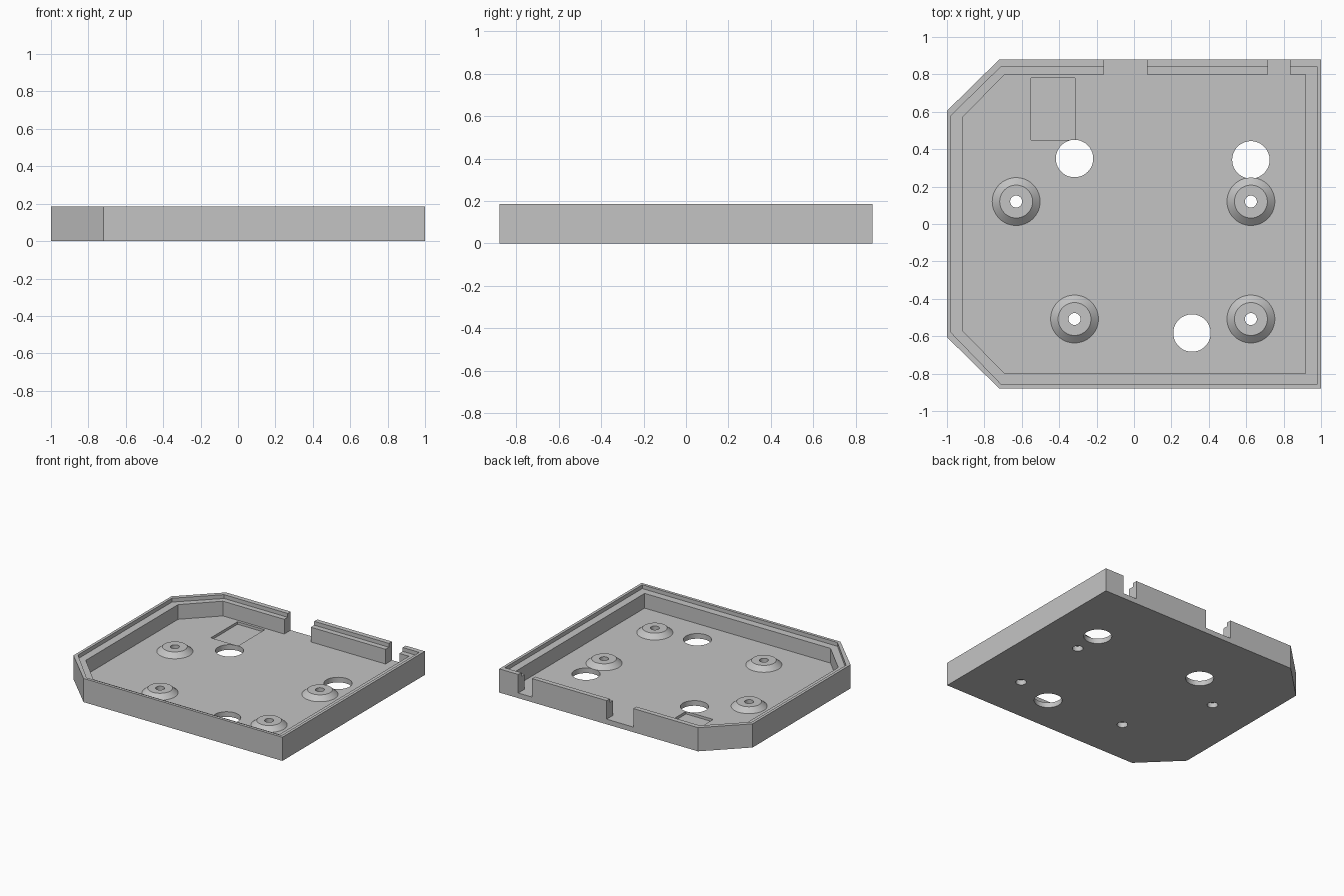
import bpy, bmesh, math
from mathutils import Vector

if "Cube" in bpy.data.objects:
    bpy.data.objects.remove(bpy.data.objects["Cube"], do_unlink=True)

HEIGHT, FLOOR, LEDGE = 0.185, 0.04, 0.155
STANDOFF_TOP = 0.075

grey = bpy.data.materials.new("light_grey_plastic")
grey.use_nodes = True
grey.diffuse_color = (0.55, 0.55, 0.55, 1)
grey.node_tree.nodes["Principled BSDF"].inputs["Base Color"].default_value = (0.55, 0.55, 0.55, 1)


def make_object(name, bm):
    bmesh.ops.recalc_face_normals(bm, faces=bm.faces)
    mesh = bpy.data.meshes.new(name)
    bm.to_mesh(mesh)
    bm.free()
    mesh.materials.append(grey)
    obj = bpy.data.objects.new(name, mesh)
    bpy.context.collection.objects.link(obj)
    return obj


def prism(name, outline, z0, z1):
    bm = bmesh.new()
    face = bm.faces.new([bm.verts.new((x, y, z0)) for x, y in outline])
    grown = bmesh.ops.extrude_face_region(bm, geom=[face])["geom"]
    bmesh.ops.translate(bm, vec=(0, 0, z1 - z0),
                        verts=[v for v in grown if isinstance(v, bmesh.types.BMVert)])
    return make_object(name, bm)


def box(name, x0, x1, y0, y1, z0, z1):
    return prism(name, [(x0, y0), (x1, y0), (x1, y1), (x0, y1)], z0, z1)


def cylinder(name, x, y, r, z0, z1, sides=64):
    ring = [math.tau * i / sides for i in range(sides)]
    return prism(name, [(x + r * math.cos(a), y + r * math.sin(a)) for a in ring], z0, z1)


def tray_outline(x_left, x_right, y_front, y_back, x_cut, y_cut):
    # rectangle with both left corners cut off
    return [(x_right, y_front), (x_right, y_back), (x_cut, y_back),
            (x_left, y_cut), (x_left, -y_cut), (x_cut, y_front)]


def cut(target, cutter):
    cutter.hide_render = True
    mod = target.modifiers.new("cut", "BOOLEAN")
    mod.operation, mod.solver, mod.object = "DIFFERENCE", "EXACT", cutter
    bpy.context.view_layer.objects.active = target
    bpy.ops.object.modifier_apply(modifier=mod.name)
    bpy.data.objects.remove(cutter, do_unlink=True)


def smooth(obj):
    bpy.ops.object.select_all(action="DESELECT")
    obj.select_set(True)
    bpy.context.view_layer.objects.active = obj
    bpy.ops.object.shade_smooth_by_angle(angle=math.radians(30))


def lathe(name, profile, x, y, sides=64):
    bm = bmesh.new()
    verts = [bm.verts.new((r, 0, z)) for r, z in profile]
    edges = [bm.edges.new((verts[i - 1], verts[i])) for i in range(len(verts))]
    bmesh.ops.spin(bm, geom=verts + edges, cent=(0, 0, 0), axis=(0, 0, 1),
                   angle=math.tau, steps=sides, use_merge=True)
    bmesh.ops.remove_doubles(bm, verts=bm.verts, dist=0.0001)
    bmesh.ops.translate(bm, vec=Vector((x, y, 0)), verts=bm.verts)
    return make_object(name, bm)


# Tray body: outer block, main cavity and the stepped ledge inside the rim
tray = prism("tray", tray_outline(-1, 1, -0.88, 0.88, -0.72, 0.605), 0, HEIGHT)
cut(tray, prism("cavity_cutter", tray_outline(-0.918, 0.918, -0.8, 0.8, -0.69, 0.57), FLOOR, 0.3))
cut(tray, prism("ledge_cutter", tray_outline(-0.978, 0.978, -0.857, 0.842, -0.71, 0.58), LEDGE, 0.3))

# Openings in the back wall
for x0, x1 in [(-0.16, 0.07), (0.716, 0.835)]:
    cut(tray, box("notch_cutter", x0, x1, 0.75, 0.95, FLOOR, 0.3))

# Shallow pocket in the floor
cut(tray, box("pocket_cutter", -0.55, -0.315, 0.45, 0.78, 0.02, 0.1))

# Large round holes through the floor
for x, y in [(-0.318, 0.35), (0.625, 0.343), (0.31, -0.583)]:
    cut(tray, cylinder("hole_cutter", x, y, 0.1, -0.1, 0.1))

# Conical standoffs, each with a screw hole through the floor
profile = [(0.128, FLOOR), (0.088, STANDOFF_TOP), (0.032, STANDOFF_TOP), (0.032, FLOOR)]
for i, (x, y) in enumerate([(-0.63, 0.12), (0.625, 0.12), (-0.318, -0.508), (0.625, -0.508)]):
    cut(tray, cylinder("screw_cutter", x, y, 0.038, -0.1, 0.1))
    smooth(lathe(f"standoff_{i + 1}", profile, x, y))

smooth(tray)
